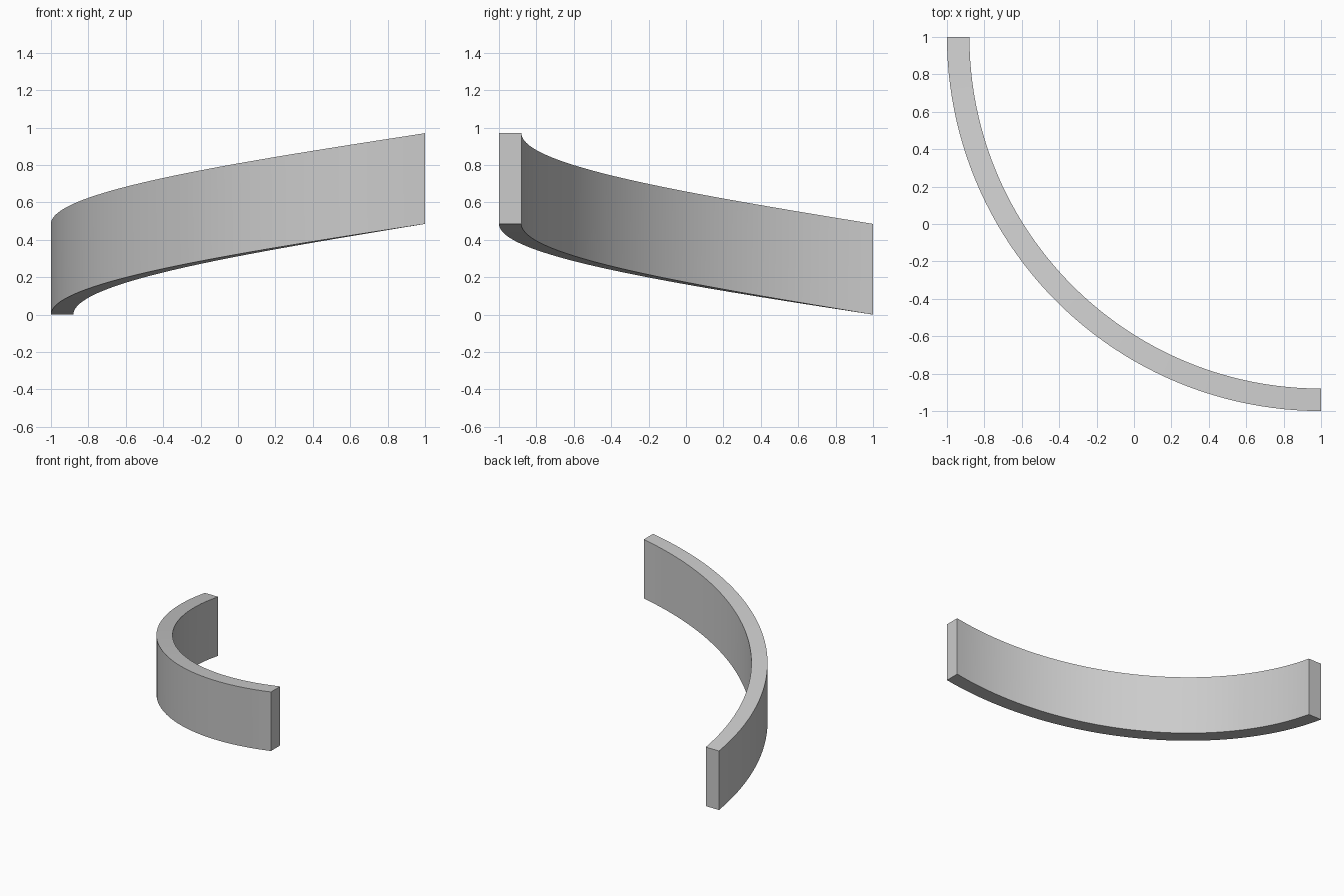
import bpy
import bmesh
import math
from mathutils import Matrix

cube = bpy.data.objects.get("Cube")
if cube:
    bpy.data.objects.remove(cube, do_unlink=True)

OUTER, INNER = 2.0, 1.88      # radii about the centre of the sweep
HEIGHT, RISE = 0.485, 0.485   # wall height and climb over the quarter turn
STEPS = 48

# Plain grey
grey = bpy.data.materials.new("light grey")
grey.use_nodes = True
colour = (0.6, 0.6, 0.6, 1.0)
grey.diffuse_color = colour
grey.node_tree.nodes["Principled BSDF"].inputs["Base Color"].default_value = colour

# Rectangular section swept along a rising quarter circle
bm = bmesh.new()
section = [(OUTER, 0), (INNER, 0), (INNER, HEIGHT), (OUTER, HEIGHT)]
rings = []
for step in range(STEPS + 1):
    t = step / STEPS
    place = (Matrix.Translation((1, 1, RISE * t))
             @ Matrix.Rotation(math.pi * (1 + t / 2), 4, 'Z'))
    rings.append([bm.verts.new(place @ Matrix.Translation((r, 0, z)).translation)
                  for r, z in section])
for a, b in zip(rings, rings[1:]):
    for i in range(4):
        j = (i + 1) % 4
        bm.faces.new((a[i], a[j], b[j], b[i]))

# End caps
bm.faces.new(rings[0])
bm.faces.new(rings[-1])
bmesh.ops.recalc_face_normals(bm, faces=bm.faces)

mesh = bpy.data.meshes.new("curved_ramp_wall")
bm.to_mesh(mesh)
bm.free()
mesh.materials.append(grey)
wall = bpy.data.objects.new("curved_ramp_wall", mesh)
bpy.context.collection.objects.link(wall)

# Smooth sweep with crisp long edges
bpy.ops.object.select_all(action='DESELECT')
wall.select_set(True)
bpy.context.view_layer.objects.active = wall
bpy.ops.object.shade_smooth_by_angle(angle=math.radians(30))
